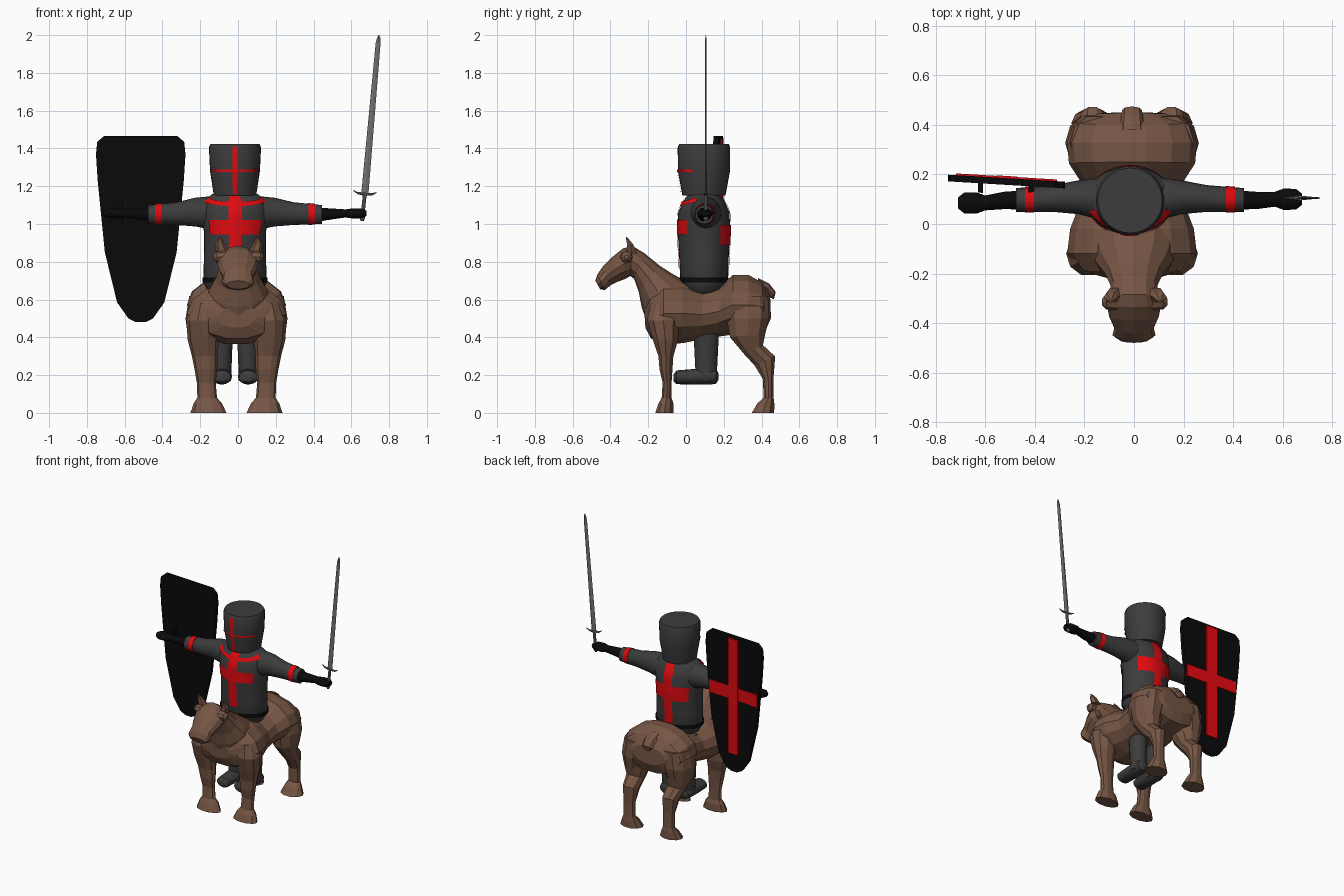
import bpy, bmesh, math
from mathutils import Vector as V


def material(name, r, g, b):
    m = bpy.data.materials.new(name)
    m.diffuse_color = (r, g, b, 1)
    return m


BROWN = material("horse brown", 0.18, 0.092, 0.058)
GREY = material("dark cloth grey", 0.045, 0.045, 0.045)
RED = material("red", 0.75, 0.003, 0.005)
BLACK = material("black", 0.003, 0.003, 0.003)
STEEL = material("steel", 0.16, 0.16, 0.16)


def finish(name, bm, mat, smooth=False):
    bmesh.ops.recalc_face_normals(bm, faces=bm.faces)
    me = bpy.data.meshes.new(name)
    bm.to_mesh(me)
    bm.free()
    me.materials.append(mat)
    ob = bpy.data.objects.new(name, me)
    bpy.context.collection.objects.link(ob)
    if smooth:
        bpy.ops.object.select_all(action='DESELECT')
        ob.select_set(True)
        bpy.context.view_layer.objects.active = ob
        bpy.ops.object.shade_smooth_by_angle(angle=math.radians(40))
    return ob


def loft(name, rings, mat, n=12, smooth=False):
    """Skin elliptical rings given as (centre, half axis u, half axis v)."""
    bm = bmesh.new()
    loops = []
    for c, u, v in rings:
        angles = [2 * math.pi * i / n for i in range(n)]
        loops.append([bm.verts.new(V(c) + V(u) * math.cos(a) + V(v) * math.sin(a)) for a in angles])
    for p, q in zip(loops, loops[1:]):
        for i in range(n):
            bm.faces.new((p[i], p[(i + 1) % n], q[(i + 1) % n], q[i]))
    bm.faces.new(loops[0])
    bm.faces.new(loops[-1])
    return finish(name, bm, mat, smooth)


def side_rings(rows, x=0.0):
    """Rows (y1, z1, y2, z2, half width[, x offset]) trace a side profile."""
    out = []
    for r in rows:
        y1, z1, y2, z2, w = r[:5]
        out.append(((x + (r[5] if len(r) > 5 else 0), (y1 + y2) / 2, (z1 + z2) / 2),
                    (w, 0, 0), (0, (y1 - y2) / 2, (z1 - z2) / 2)))
    return out


# ---- Horse ----
HX = -0.008
loft("horse_body", side_rings([
    (-.222, .56, -.215, .45, .10), (-.19, .64, -.185, .39, .21), (-.12, .69, -.12, .36, .262),
    (-.02, .69, -.02, .365, .25), (.09, .655, .08, .385, .21), (.18, .675, .17, .40, .21),
    (.25, .735, .24, .41, .255), (.33, .735, .33, .41, .262), (.40, .695, .42, .43, .235),
    (.445, .63, .45, .50, .13)], HX), BROWN, 14)
loft("horse_neck_and_head", side_rings([
    (.03, .68, -.20, .46, .18), (-.07, .735, -.235, .56, .155), (-.14, .78, -.25, .64, .12),
    (-.22, .845, -.275, .71, .095), (-.285, .885, -.295, .725, .095), (-.335, .87, -.32, .71, .11),
    (-.39, .825, -.36, .695, .10), (-.44, .775, -.40, .675, .08), (-.468, .735, -.43, .65, .087),
    (-.48, .70, -.455, .655, .06)]), BROWN)
loft("horse_tail", side_rings([
    (.38, .715, .38, .65, .05), (.44, .685, .42, .64, .045),
    (.475, .64, .445, .61, .04), (.465, .60, .45, .61, .015)], HX), BROWN, 8)
for s, side in ((-1, "left"), (1, "right")):
    loft(f"front_leg_{side}", side_rings([
        (-.19, .58, -.02, .58, .06, s * .17), (-.21, .49, -.03, .49, .088, s * .178),
        (-.18, .39, -.04, .38, .082, s * .176), (-.148, .30, -.065, .30, .068, s * .168),
        (-.142, .23, -.07, .23, .060, s * .162), (-.125, .16, -.075, .16, .050, s * .16),
        (-.13, .08, -.075, .08, .052, s * .155), (-.148, .05, -.065, .05, .075, s * .152),
        (-.165, 0, -.065, 0, .095, s * .148)], HX), BROWN, 10)
    loft(f"hind_leg_{side}", side_rings([
        (.22, .62, .44, .62, .10, s * .15), (.21, .50, .445, .50, .105, s * .165),
        (.228, .40, .425, .42, .088, s * .17), (.305, .31, .41, .36, .066, s * .165),
        (.36, .25, .475, .30, .055, s * .16), (.405, .18, .465, .19, .045, s * .16),
        (.41, .08, .465, .08, .046, s * .16), (.375, .05, .47, .05, .062, s * .16),
        (.345, 0, .47, 0, .085, s * .16)], HX), BROWN, 10)
    loft(f"ear_{side}", [((.005 + s * .085, -.285, .845), (.035, 0, 0), (0, .03, 0)),
                         ((.005 + s * .10, -.295, .89), (.028, 0, 0), (0, .02, 0)),
                         ((.005 + s * .10, -.315, .93), (.005, 0, 0), (0, .004, 0))], BROWN, 6)
    # brow ridge over the eye
    loft(f"brow_{side}", [((.003 + s * x, -.315, .825), (0, r, 0), (0, 0, r))
                          for x, r in ((.07, .035), (.115, .03), (.133, .012))], BROWN, 8)

# ---- Rider: stacked ellipses (z, half x, half y) around a vertical axis ----
CX, CY = -.016, .095
TORSO = [(.605, .09, .075), (.64, .14, .105), (.69, .168, .125), (.80, .165, .13),
         (.95, .163, .138), (1.06, .18, .136), (1.12, .172, .11), (1.158, .12, .08)]
HELMET = [(1.15, .112, .114), (1.28, .132, .138), (1.405, .138, .139), (1.424, .130, .131)]


def upright(name, rows, mat, x=CX, y=CY, n=32):
    return loft(name, [((x, y, z), (rx, 0, 0), (0, ry, 0)) for z, rx, ry in rows], mat, n, True)


def radius(rows, z):
    for a, b in zip(rows, rows[1:]):
        if z <= b[0]:
            t = (z - a[0]) / (b[0] - a[0])
            return a[1] + t * (b[1] - a[1]), a[2] + t * (b[2] - a[2])
    return rows[-1][1:]


def patch(name, rows, a0, a1, z0, z1, mat, rise=0.0, off=.005):
    """Thin painted band hugging a stack; angles in degrees from the front."""
    bm = bmesh.new()
    na, nz = max(2, int((a1 - a0) / 6)), max(2, int((z1 - z0) / .02))
    grid = []
    for i in range(na + 1):
        t = i / na
        a = math.radians(a0 + (a1 - a0) * t)
        col = []
        for j in range(nz + 1):
            z = z0 + (z1 - z0) * j / nz + rise * (2 * t - 1) ** 2
            rx, ry = radius(rows, z)
            col.append(bm.verts.new((CX + (rx + off) * math.sin(a), CY - (ry + off) * math.cos(a), z)))
        grid.append(col)
    for p, q in zip(grid, grid[1:]):
        for j in range(nz):
            bm.faces.new((p[j], q[j], q[j + 1], p[j + 1]))
    return finish(name, bm, mat, True)


upright("tunic", TORSO, GREY)
upright("helmet", HELMET, GREY)
patch("belt", TORSO, -180, 180, .69, .718, BLACK)
patch("chest_cross_upright", TORSO, -11, 11, .76, 1.15, RED)
patch("chest_cross_bar", TORSO, -52, 52, .945, 1.022, RED)
patch("back_cross_upright", TORSO, 169, 191, .72, 1.15, RED)
patch("back_cross_bar", TORSO, 128, 232, .89, .995, RED)
patch("collar_trim", TORSO, -68, 68, 1.095, 1.118, RED, rise=.025, off=.007)
patch("helmet_upright", HELMET, -5.5, 5.5, 1.16, 1.41, RED)
patch("helmet_visor_line", HELMET, -65, 65, 1.275, 1.288, RED)


def arm_rings(s, rows):
    """Rows (distance from the middle, y, z, half y, half z)."""
    return [((CX + s * d, y, z), (0, ry, 0), (0, 0, rz)) for d, y, z, ry, rz in rows]


for s, side in ((-1, "left"), (1, "right")):
    loft(f"sleeve_{side}", arm_rings(s, [
        (.06, .10, 1.05, .09, .09), (.15, .105, 1.06, .08, .085), (.21, .108, 1.063, .068, .076),
        (.31, .103, 1.055, .054, .060), (.46, .097, 1.05, .048, .050)]), GREY, 20, True)
    loft(f"sleeve_band_{side}", arm_rings(s, [
        (.388, .0995, 1.053, .054, .058), (.424, .0985, 1.052, .052, .055)]), RED, 20, True)
    hy = .10 if s > 0 else .085
    loft(f"forearm_and_hand_{side}", arm_rings(s, [
        (.44, .097, 1.05, .038, .038), (.51, .095, 1.053, .035, .03), (.585, hy, 1.056, .03, .022),
        (.62, hy, 1.056, .043, .027), (.67, hy, 1.056, .042, .026), (.695, hy, 1.056, .022, .015)]),
        BLACK, 14, True)
    lx = CX + s * .07
    upright(f"leg_{side}", [(.17, .05, .055), (.24, .052, .058), (.40, .058, .066),
                            (.62, .07, .075)], GREY, lx, .107, 16)
    loft(f"boot_{side}", side_rings([
        (-.065, .205, -.065, .165, .03), (-.05, .225, -.05, .152, .05), (.04, .232, .04, .15, .054),
        (.13, .24, .13, .15, .054), (.16, .23, .16, .155, .045), (.172, .21, .172, .175, .02)], lx),
        GREY, 16, True)


# ---- Shield: flat outlines given thickness, turned slightly about z ----
def plate(name, pts, y0, y1, mat):
    bm = bmesh.new()
    rings = [[bm.verts.new((x, y - .06 * (x + .515), z)) for x, z in pts] for y in (y0, y1)]
    n = len(pts)
    for r in rings:
        bm.faces.new(r)
    for i in range(n):
        j = (i + 1) % n
        bm.faces.new((rings[0][i], rings[0][j], rings[1][j], rings[1][i]))
    return finish(name, bm, mat)


SX = -.515
half = [(.195, 1.465), (.23, 1.435), (.237, 1.37), (.228, 1.23), (.19, .85),
        (.125, .585), (.065, .50), (.025, .48)]
plate("shield", [(SX + x, z) for x, z in half] + [(SX - x, z) for x, z in reversed(half)],
      .158, .185, BLACK)


def bar(name, w, z0, z1, y0, y1, mat, x=SX):
    plate(name, [(x - w, z0), (x + w, z0), (x + w, z1), (x - w, z1)], y0, y1, mat)


bar("shield_cross_upright", .042, .61, 1.45, .18, .194, RED)
bar("shield_cross_bar", .203, 1.01, 1.10, .18, .192, RED)
for i, x in enumerate((-.62, -.415)):
    bar(f"shield_grip_{i + 1}", .011, 1.02, 1.10, .12, .165, BLACK, x)

# ---- Sword ----
SY = .105
loft("sword_blade", [((x, SY, z), (w, 0, 0), (0, t, 0)) for x, z, w, t in (
    (.672, 1.165, .019, .005), (.742, 1.96, .013, .004), (.745, 1.985, .009, .003),
    (.746, 2.0, .002, .001))], STEEL, 4)
loft("sword_handle", [((x, SY, z), (r, 0, 0), (0, r, 0)) for x, z, r in (
    (.657, 1.015, .008), (.658, 1.03, .014), (.660, 1.05, .010), (.672, 1.165, .010))], STEEL, 8)
loft("sword_guard", [((x, SY, z), (0, r, 0), (0, 0, r)) for x, z, r in (
    (.611, 1.177, .003), (.635, 1.163, .006), (.672, 1.158, .009),
    (.71, 1.157, .006), (.733, 1.167, .003))], STEEL, 8)
